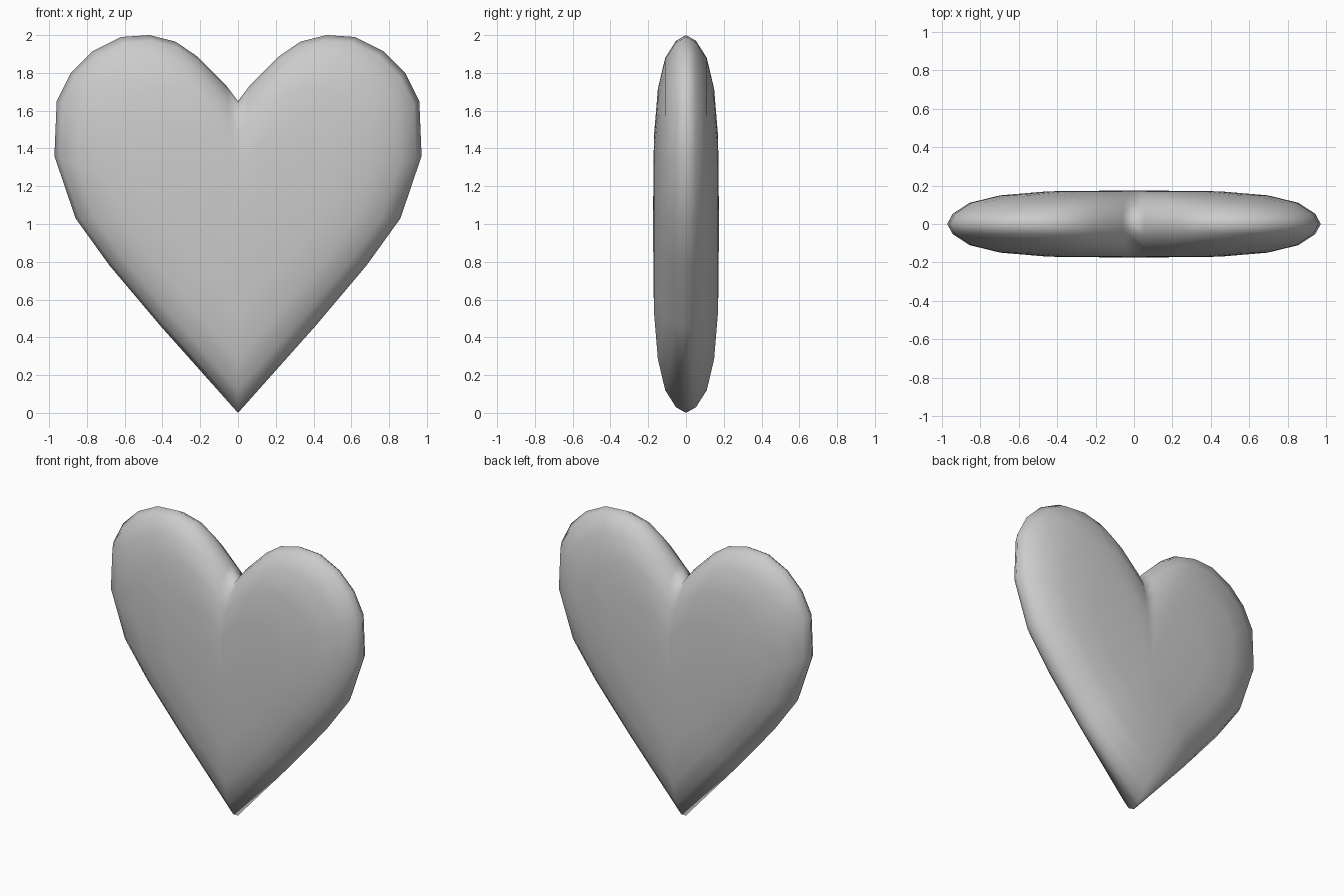
import bpy, bmesh

if "Cube" in bpy.data.objects:
    bpy.data.objects.remove(bpy.data.objects["Cube"])

# Right half of the heart outline (x, z), from the notch round to the tip
half = [(0, 1.65), (0.06, 1.73), (0.22, 1.89), (0.33, 1.965), (0.47, 2.0),
        (0.62, 1.99), (0.77, 1.915), (0.885, 1.80), (0.96, 1.65), (0.972, 1.36),
        (0.86, 1.03), (0.68, 0.78), (0.41, 0.46), (0, 0.0)]
outline = half + [(-x, z) for x, z in half[-2:0:-1]]
CENTRE_Z = 1.0

# Pillow cross-section: (scale towards the centre, half thickness)
section = [(0.97, 0.053), (0.88, 0.11), (0.715, 0.149), (0.46, 0.17)]

bm = bmesh.new()


def ring(scale, y):
    return [bm.verts.new((x * scale, y, CENTRE_Z + (z - CENTRE_Z) * scale))
            for x, z in outline]


# Rim, then domed front and back
rim = ring(1, 0)
n = len(outline)
for side in (-1, 1):
    prev = rim
    for scale, y in section:
        cur = ring(scale, side * y)
        for i in range(n):
            j = (i + 1) % n
            bm.faces.new((prev[i], prev[j], cur[j], cur[i]))
        prev = cur
    mid = bm.verts.new((0, side * 0.175, CENTRE_Z))
    for i in range(n):
        bm.faces.new((prev[i], prev[(i + 1) % n], mid))

bmesh.ops.recalc_face_normals(bm, faces=bm.faces[:])
for f in bm.faces:
    f.smooth = True

mesh = bpy.data.meshes.new("heart")
bm.to_mesh(mesh)
bm.free()
heart = bpy.data.objects.new("heart", mesh)
bpy.context.collection.objects.link(heart)

# Plain light grey
grey = bpy.data.materials.new("light grey")
grey.diffuse_color = (0.6, 0.6, 0.6, 1)
grey.use_nodes = True
grey.node_tree.nodes["Principled BSDF"].inputs["Base Color"].default_value = grey.diffuse_color
mesh.materials.append(grey)
